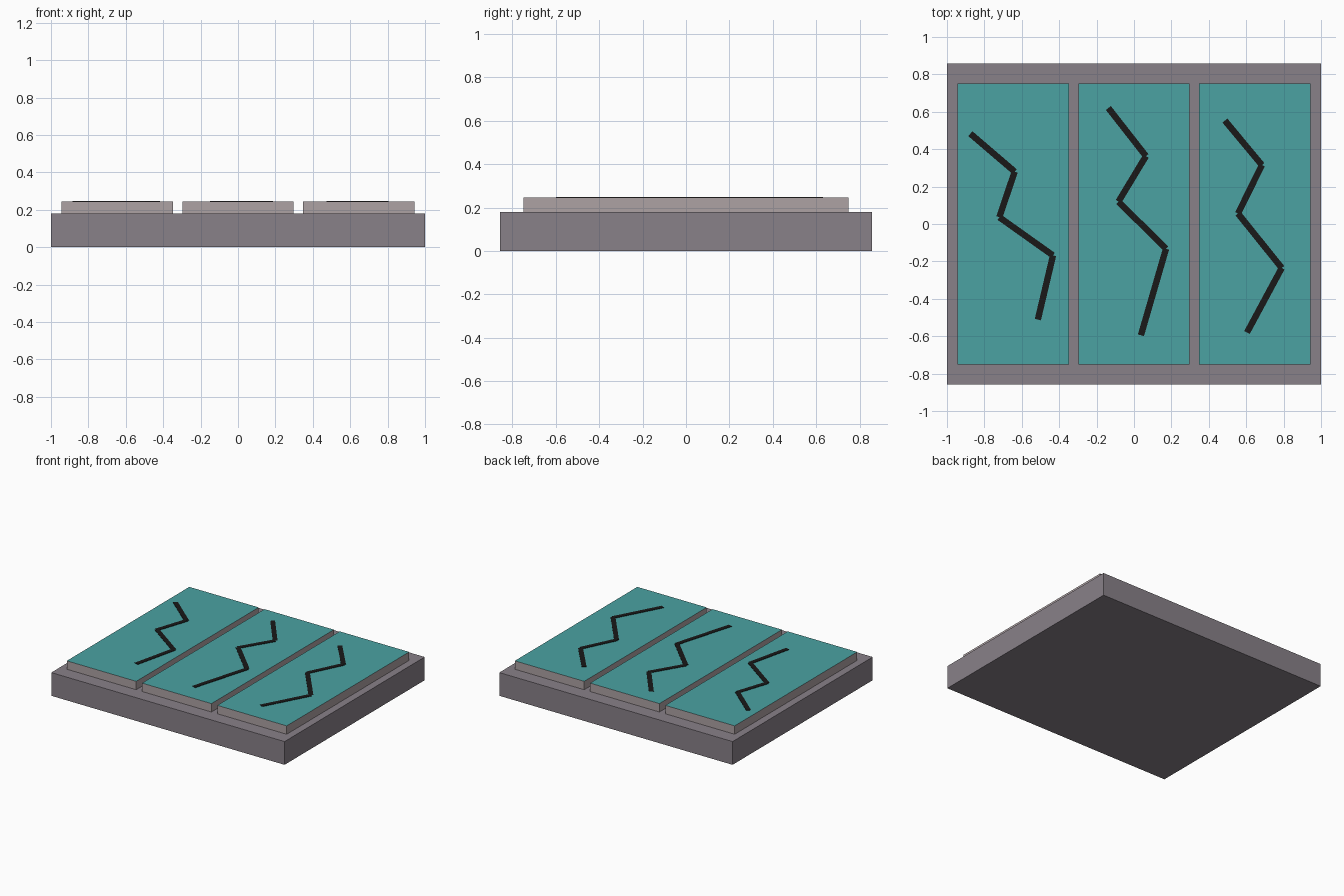
import bpy
from mathutils import Vector

if "Cube" in bpy.data.objects:
    bpy.data.objects.remove(bpy.data.objects["Cube"])


def material(name, rgb):
    m = bpy.data.materials.new(name)
    m.diffuse_color = (*rgb, 1)
    m.use_nodes = True
    m.node_tree.nodes["Principled BSDF"].inputs["Base Color"].default_value = m.diffuse_color
    return m


stone = material("stone", (0.25, 0.22, 0.25))
pale = material("pale_stone", (0.42, 0.36, 0.37))
teal = material("teal", (0.07, 0.36, 0.36))
black = material("black", (0.01, 0.009, 0.009))


def box(name, centre, size, mat, angle=0):
    bpy.ops.mesh.primitive_cube_add(size=1, location=centre, rotation=(0, 0, angle))
    ob = bpy.context.object
    ob.name = name
    ob.scale = size
    ob.data.materials.append(mat)
    return ob


# Base slab
box("base_slab", (0, 0, 0.09), (2, 1.716, 0.18), stone)

# Three raised tiles with teal tops
TOP = 0.245
for i in range(3):
    tile = box(f"tile_{i + 1}", ((i - 1) * 0.645, 0, (0.18 + TOP) / 2),
               (0.595, 1.5, TOP - 0.18), pale)
    tile.data.materials.append(teal)
    for face in tile.data.polygons:
        if face.normal.z > 0.9:
            face.material_index = 1

# Zigzag cracks laid on the tiles, one thin strip per segment
cracks = [
    [(-.875, .483), (-.638, .28), (-.72, .036), (-.433, -.168), (-.514, -.511)],
    [(-.137, .62), (.064, .363), (-.083, .12), (.171, -.133), (.037, -.595)],
    [(.486, .553), (.684, .315), (.556, .056), (.79, -.235), (.604, -.58)],
]
for i, pts in enumerate(cracks):
    for j, (a, b) in enumerate(zip(pts, pts[1:])):
        a, b = Vector(a), Vector(b)
        d, mid = b - a, (a + b) / 2
        box(f"crack_{i + 1}_{j + 1}", (mid.x, mid.y, TOP + 0.001),
            (d.length, 0.034, 0.004), black, Vector((1, 0)).angle_signed(d) * -1)
